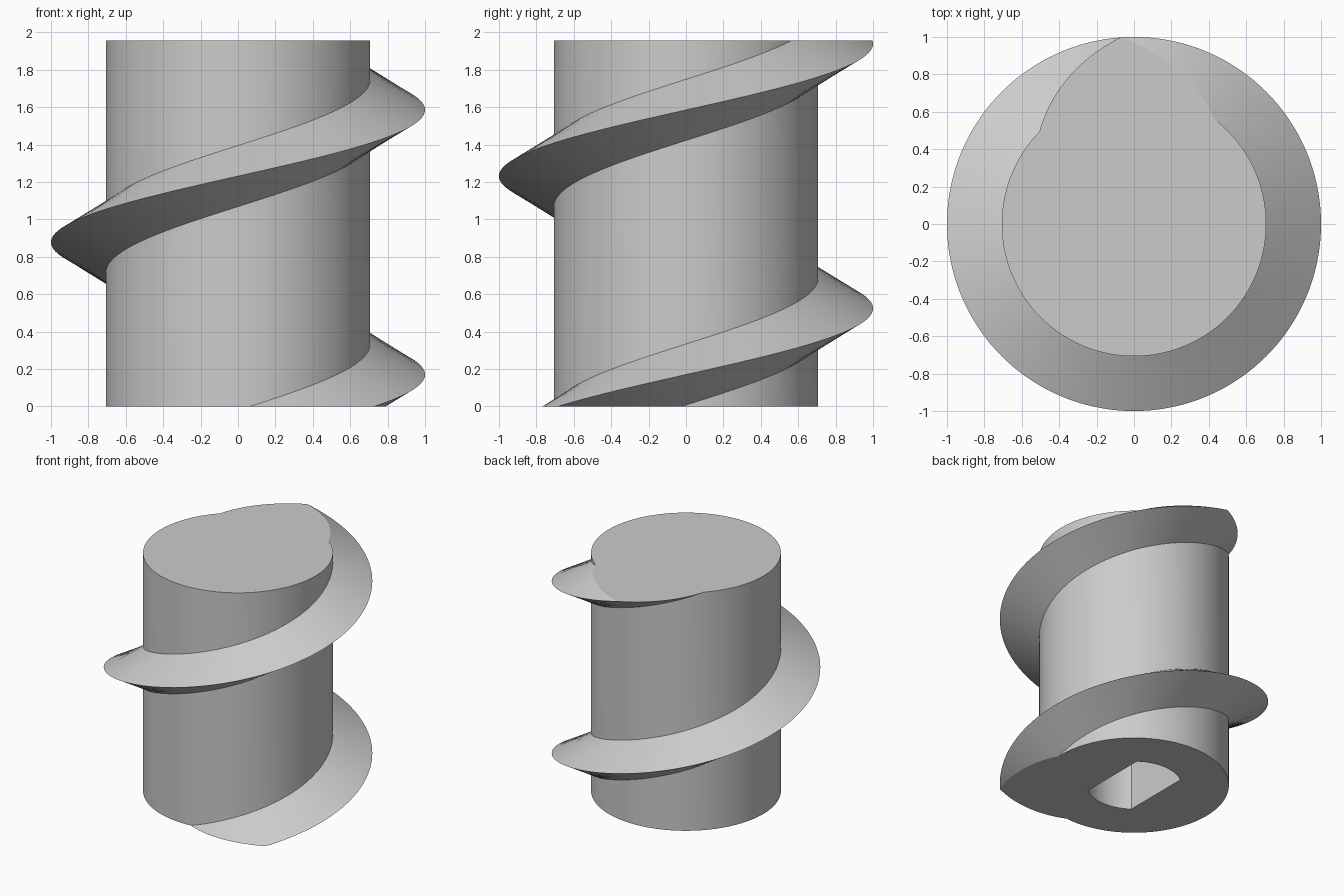
import bpy
import bmesh
from math import pi, cos, sin, asin, radians

HEIGHT = 1.955
CORE_R, RIDGE_R = 0.707, 1.0
PITCH, RIDGE_Z = 1.415, 0.17        # ridge height at angle zero
SLOPE = 0.163 / (RIDGE_R - CORE_R)  # flank rise per unit of radius
BORE_R, BORE_FLAT, BORE_DEPTH = 0.354, 0.212, 1.2
STEPS = 144                         # segments per turn

cube = bpy.data.objects.get("Cube")
if cube:
    bpy.data.objects.remove(cube, do_unlink=True)

grey = bpy.data.materials.new("plain grey")
grey.use_nodes = True
grey.diffuse_color = (0.6, 0.6, 0.6, 1)
grey.node_tree.nodes["Principled BSDF"].inputs["Base Color"].default_value = (0.6, 0.6, 0.6, 1)


def to_object(name, bm):
    bmesh.ops.recalc_face_normals(bm, faces=bm.faces)
    mesh = bpy.data.meshes.new(name)
    bm.to_mesh(mesh)
    bm.free()
    mesh.materials.append(grey)
    obj = bpy.data.objects.new(name, mesh)
    bpy.context.collection.objects.link(obj)
    return obj


def prism(name, outline, z0, z1):
    """Extrude a flat outline from z0 to z1."""
    bm = bmesh.new()
    face = bm.faces.new([bm.verts.new((x, y, z0)) for x, y in outline])
    grown = bmesh.ops.extrude_face_region(bm, geom=[face])["geom"]
    verts = [v for v in grown if isinstance(v, bmesh.types.BMVert)]
    bmesh.ops.translate(bm, verts=verts, vec=(0, 0, z1 - z0))
    return to_object(name, bm)


def helical_thread(name):
    """Sweep a triangular section up a helix and trim it flat at both ends."""
    bm = bmesh.new()
    root_r = CORE_R - 0.06
    half = SLOPE * (RIDGE_R - root_r)
    section = [(root_r, -half), (RIDGE_R, 0), (root_r, half)]
    first = int(-0.35 * STEPS)
    last = int(1.55 * STEPS)
    rings = []
    for i in range(first, last + 1):
        a = 2 * pi * i / STEPS
        z = RIDGE_Z + PITCH * i / STEPS
        rings.append([bm.verts.new((r * cos(a), r * sin(a), z + dz)) for r, dz in section])
    for low, high in zip(rings, rings[1:]):
        for j in range(3):
            k = (j + 1) % 3
            bm.faces.new((low[j], low[k], high[k], high[j]))
    bm.faces.new(rings[0])
    bm.faces.new(rings[-1])
    for z, direction in ((0, -1), (HEIGHT, 1)):
        cut = bmesh.ops.bisect_plane(
            bm, geom=bm.verts[:] + bm.edges[:] + bm.faces[:], dist=1e-6,
            plane_co=(0, 0, z), plane_no=(0, 0, direction), clear_outer=True)
        rim = [e for e in cut["geom_cut"] if isinstance(e, bmesh.types.BMEdge)]
        bmesh.ops.edgeloop_fill(bm, edges=rim)
    return to_object(name, bm)


def combine(target, helper, operation):
    """Apply a boolean and discard the helper."""
    helper.hide_render = True
    mod = target.modifiers.new(operation.lower(), "BOOLEAN")
    mod.operation = operation
    mod.solver = "EXACT"
    mod.object = helper
    bpy.context.view_layer.objects.active = target
    bpy.ops.object.modifier_apply(modifier=mod.name)
    bpy.data.objects.remove(helper, do_unlink=True)


# Round core with the spiral thread
circle = [(CORE_R * cos(2 * pi * i / STEPS), CORE_R * sin(2 * pi * i / STEPS)) for i in range(STEPS)]
screw = prism("threaded_screw", circle, 0, HEIGHT)
combine(screw, helical_thread("thread"), "UNION")

# Blind bore in the underside: round at front and back, flat at the sides
sweep = asin(BORE_FLAT / BORE_R)
bore = []
for middle in (pi / 2, -pi / 2):
    for i in range(25):
        a = middle + sweep * (i / 12 - 1)
        bore.append((BORE_R * cos(a), BORE_R * sin(a)))
combine(screw, prism("shaft_bore", bore, -0.1, BORE_DEPTH), "DIFFERENCE")

# Smooth curves, crisp edges
bpy.ops.object.select_all(action="DESELECT")
screw.select_set(True)
bpy.context.view_layer.objects.active = screw
bpy.ops.object.shade_smooth_by_angle(angle=radians(25))
